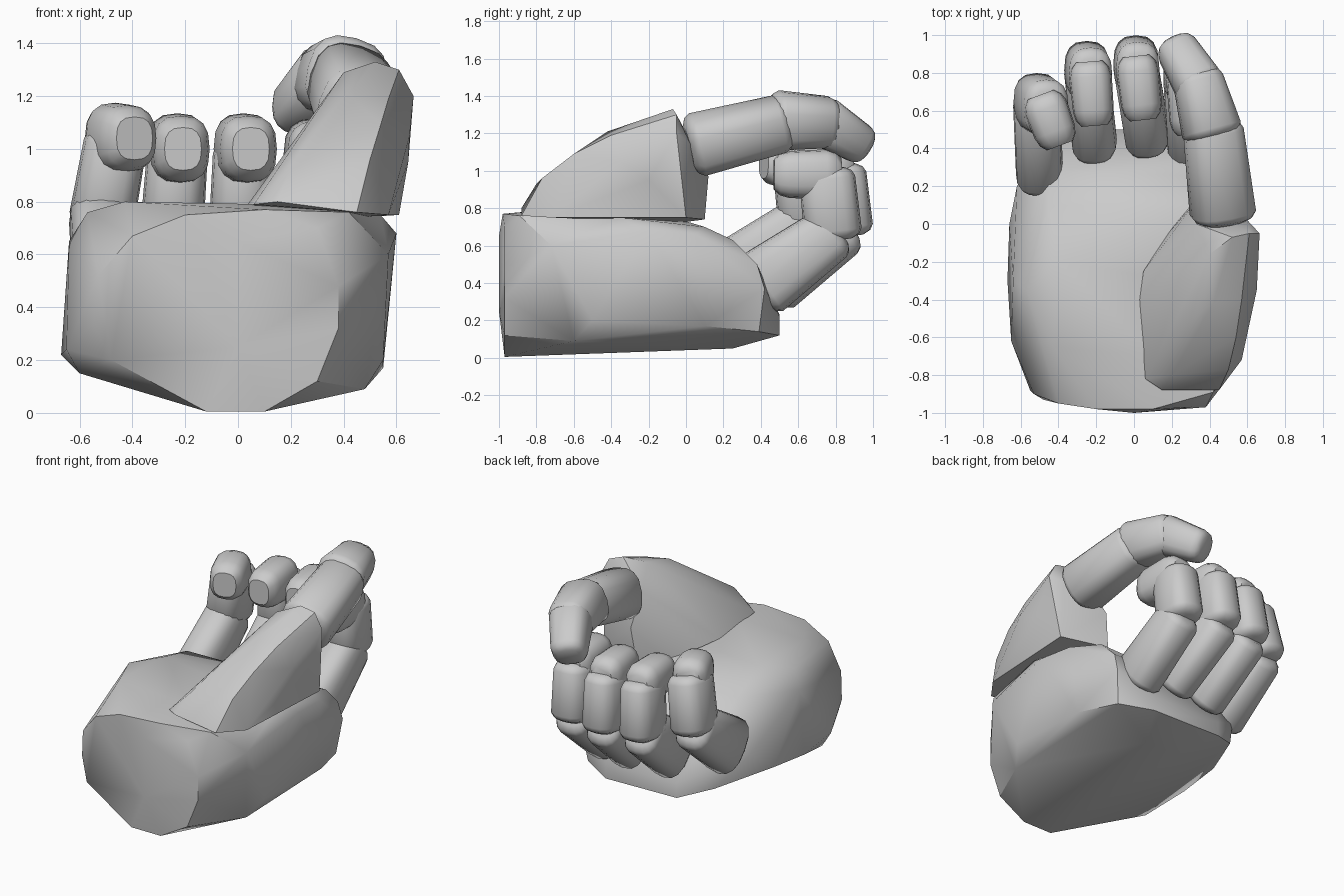
import bpy
import bmesh
import math
from mathutils import Vector

# Remove the default cube
default_cube = bpy.data.objects.get("Cube")
if default_cube:
    bpy.data.objects.remove(default_cube, do_unlink=True)

# Single grey material
grey = bpy.data.materials.new("plain grey")
grey.use_nodes = True
tone = (0.6, 0.6, 0.6, 1)
grey.diffuse_color = tone
grey.node_tree.nodes["Principled BSDF"].inputs["Base Color"].default_value = tone


def hull_object(name, points, angle=35):
    """Wrap a point cloud in a convex, smooth shaded solid."""
    bm = bmesh.new()
    for point in points:
        bm.verts.new(point)
    result = bmesh.ops.convex_hull(bm, input=bm.verts)
    unused = {v for key in ("geom_interior", "geom_unused")
              for v in result[key] if isinstance(v, bmesh.types.BMVert)}
    bmesh.ops.delete(bm, geom=list(unused), context="VERTS")
    bmesh.ops.dissolve_limit(bm, angle_limit=math.radians(2),
                             verts=bm.verts, edges=bm.edges)
    bmesh.ops.recalc_face_normals(bm, faces=bm.faces)
    mesh = bpy.data.meshes.new(name)
    bm.to_mesh(mesh)
    bm.free()
    mesh.materials.append(grey)
    obj = bpy.data.objects.new(name, mesh)
    bpy.context.collection.objects.link(obj)
    bpy.ops.object.select_all(action="DESELECT")
    obj.select_set(True)
    bpy.context.view_layer.objects.active = obj
    bpy.ops.object.shade_smooth_by_angle(angle=math.radians(angle))
    return obj


def ring(center, axis, side, width, depth, sides=16):
    """Rounded rectangular cross-section perpendicular to an axis."""
    across = (side - axis * side.dot(axis)).normalized()
    outward = axis.cross(across)
    points = []
    for i in range(sides):
        turn = math.tau * i / sides
        c, s = math.cos(turn), math.sin(turn)
        u = math.copysign(abs(c) ** 0.75, c) * width / 2
        v = math.copysign(abs(s) ** 0.75, s) * depth / 2
        points.append(center + across * u + outward * v)
    return points


def phalanx(name, start, end, start_size, end_size, side=(1, 0, 0), cap=0.05):
    """Finger bone: two cross-sections with a domed cap at each end."""
    start, end, side = Vector(start), Vector(end), Vector(side)
    axis = (end - start).normalized()
    points = []
    for center, size, direction in ((start, start_size, -1), (end, end_size, 1)):
        width, depth = size
        for along, scale in ((0, 1), (0.6, 0.89), (1, 0.65)):
            points += ring(center + axis * cap * along * direction, axis, side,
                           width * scale, depth * scale)
    return hull_object(name, points, 45)


# Palm: heel, sides, top and knuckle edge
heel = [(-.12, -.97, .005), (.1, -.97, .005), (.3, -.97, .12), (.38, -.97, .32),
        (.38, -.97, .48), (.3, -.97, .7), (.1, -.98, .77), (-.2, -.98, .75),
        (-.4, -.95, .67), (-.53, -.9, .52), (-.55, -.88, .34), (-.48, -.93, .2),
        (0, -1, .25), (0, -1, .65), (.42, -.89, .76)]
palm_sides = [(-.67, -.3, .22), (-.65, -.62, .24), (-.6, -.6, .15),
              (-.66, 0, .25), (-.64, -.3, .65), (-.62, .2, .4),
              (.55, -.5, .2), (.48, -.6, .09), (.55, .1, .17),
              (.6, -.2, .68), (.57, -.72, .6), (.58, .05, .66)]
palm_top = [(-.57, -.35, .76), (-.43, -.65, .8), (-.4, -.2, .79), (.12, -.7, .79),
            (.54, -.35, .75), (.45, .1, .7), (-.45, .1, .7), (.48, .25, .63),
            (-.45, .28, .58)]
knuckles = [(.48, .38, .5), (.49, .42, .37), (.46, .39, .14), (-.5, .38, .35),
            (-.48, .38, .2), (.25, .5, .12), (-.28, .5, .13), (.25, .5, .22),
            (-.28, .5, .23), (.1, .25, .05), (-.15, .25, .05)]
hull_object("palm", heel + palm_sides + palm_top + knuckles)

# Thumb base: footprint on the palm and the raised ridge
footprint = [(.06, -.82, .79), (.15, -.88, .8), (.45, -.88, .76), (.57, -.72, .75),
             (.61, 0, .75), (.3, .1, .74), (.18, -.05, .72), (.03, -.4, .78),
             (.05, -.25, .78)]
ridge = [(.2, -.8, .93), (.5, -.77, .96), (.3, -.5, 1.11), (.54, -.6, 1.09),
         (.42, -.42, 1.21), (.57, -.4, 1.19), (.65, -.35, 1.05), (.4, -.16, 1.29),
         (.52, -.07, 1.33), (.61, -.05, 1.3), (.665, -.05, 1.2), (.645, -.2, .95),
         (.33, .12, .97), (.33, 0, 1.17), (.6, .02, 1.15)]
hull_object("thumb_base", footprint + ridge)

# Thumb segments
phalanx("thumb_proximal", (.47, .06, 1.14), (.42, .5, 1.25),
        (.34, .33), (.31, .3), (1, .1, -.3))
phalanx("thumb_middle", (.41, .5, 1.27), (.34, .76, 1.26),
        (.31, .31), (.26, .27), (1, .4, -.3))
phalanx("thumb_tip", (.34, .74, 1.26), (.23, .92, 1.15),
        (.26, .27), (.22, .22), (1, .5, -.3))

# Fingers: x at each joint, y shift, z lift, width and tip end
fingers = {
    "index": ((.3, .28, .29, .3), -.05, -.02, .25, .6),
    "middle": ((.07, .01, .02, .04), .01, 0, .24, .62),
    "ring": ((-.21, -.25, -.23, -.215), -.02, 0, .24, .62),
    "little": ((-.5, -.515, -.465, -.42), -.19, .04, .25, .68),
}
for finger, (xs, shift, lift, width, reach) in fingers.items():
    def at(x, y, z):
        return (x, y + shift, z + lift)

    low, knee, high, tip = xs
    phalanx(finger + "_proximal", at(low, .46, .42), at(knee, .82, .68),
            (width, .37), (width, .3))
    phalanx(finger + "_middle", at(knee, .835, .7), at(high, .805, .98),
            (width, .31), (width * .96, .3))
    phalanx(finger + "_tip", at(high, .8, 1), at(tip, reach, 1),
            (width * .94, .27), (width * .9, .25), cap=.08)
